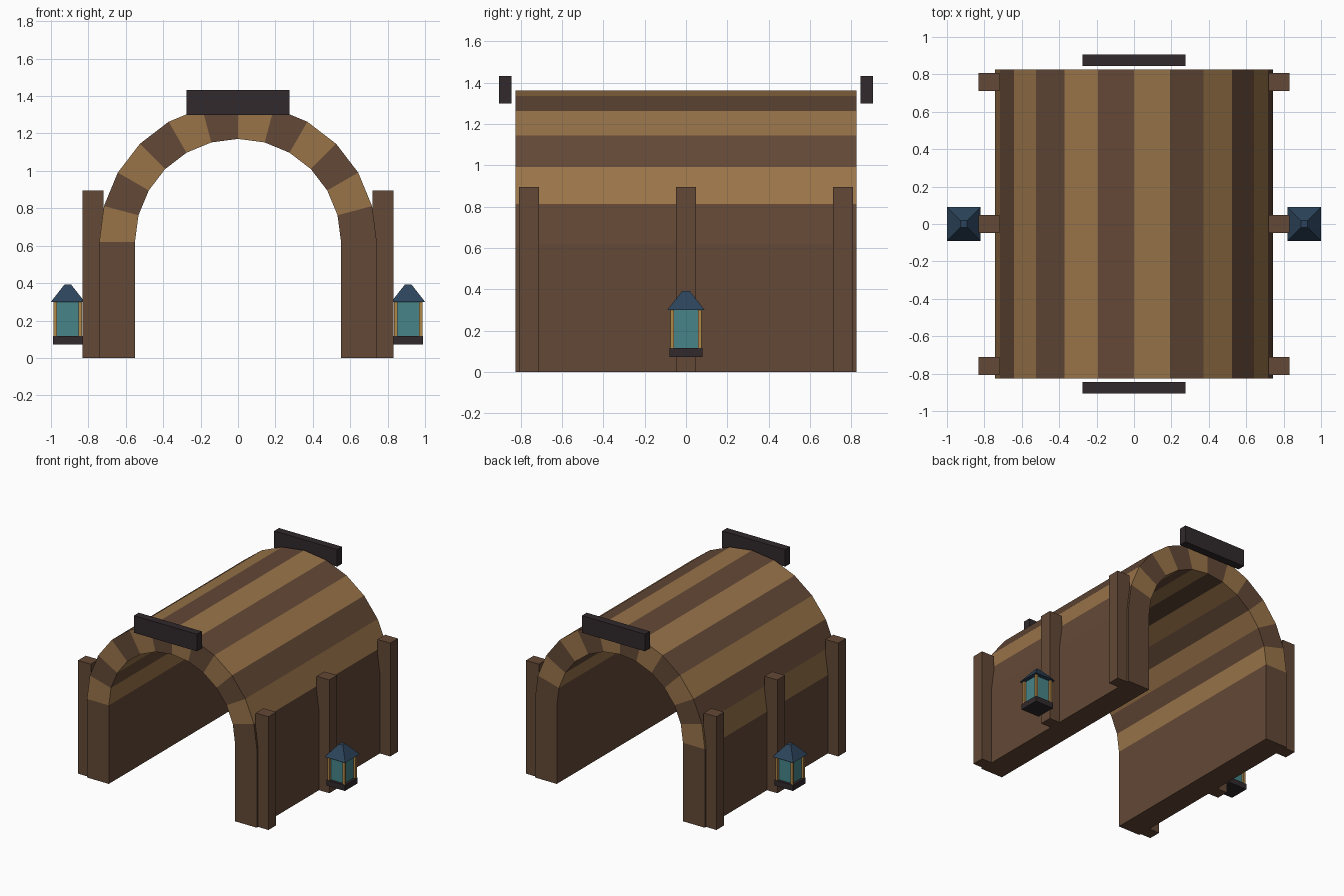
import bpy, bmesh, math

cube = bpy.data.objects.get("Cube")
if cube:
    bpy.data.objects.remove(cube, do_unlink=True)


def material(name, rgb):
    """Flat material from 0-255 display values."""
    lin = [((c / 255 + 0.055) / 1.055) ** 2.4 for c in rgb] + [1]
    m = bpy.data.materials.new(name)
    m.use_nodes = True
    m.diffuse_color = lin
    m.node_tree.nodes["Principled BSDF"].inputs["Base Color"].default_value = lin
    return m


light_wood = material("light wood", (153, 116, 73))
dark_wood = material("dark wood", (99, 72, 54))
black_wood = material("black wood", (49, 41, 44))
roof_blue = material("roof blue", (44, 68, 91))
glass_teal = material("glass teal", (70, 132, 136))
brass = material("brass", (176, 136, 74))


def finish(name, bm, *mats):
    bmesh.ops.recalc_face_normals(bm, faces=bm.faces)
    me = bpy.data.meshes.new(name)
    bm.to_mesh(me)
    bm.free()
    for m in mats:
        me.materials.append(m)
    ob = bpy.data.objects.new(name, me)
    bpy.context.collection.objects.link(ob)
    return ob


def box(name, centre, size, mat, taper=1.0):
    """Box given by centre and size; taper scales the top face."""
    bm = bmesh.new()
    bmesh.ops.create_cube(bm, size=1)
    for v in bm.verts:
        k = taper if v.co.z > 0 else 1
        v.co.x *= size[0] * k
        v.co.y *= size[1] * k
        v.co.z *= size[2]
    ob = finish(name, bm, mat)
    ob.location = centre
    return ob


# Arched tunnel: straight walls plus a half ring of alternating planks
OUTER, INNER, SPRING, HALF, STEPS = 0.742, 0.551, 0.62, 0.825, 12


def section(radius):
    arc = [(-radius * math.cos(math.pi * i / STEPS),
            SPRING + radius * math.sin(math.pi * i / STEPS)) for i in range(STEPS + 1)]
    return [(-radius, 0)] + arc + [(radius, 0)]


bm = bmesh.new()
rings = [[bm.verts.new((x, y, z)) for x, z in section(r)]
         for r, y in ((OUTER, -HALF), (INNER, -HALF), (INNER, HALF), (OUTER, HALF))]
last = len(rings[0]) - 1
for i in range(last):
    for a in range(4):
        b = (a + 1) % 4
        f = bm.faces.new((rings[a][i], rings[b][i], rings[b][i + 1], rings[a][i + 1]))
        # Both walls are dark; planks alternate from light at the right spring
        f.material_index = 1 if i in (0, last - 1) else (i + 1) % 2
for i in (0, last):
    bm.faces.new([r[i] for r in rings]).material_index = 1
finish("tunnel_arch", bm, light_wood, dark_wood)

# Name boards above both openings
for end, y in (("front", -0.875), ("back", 0.875)):
    box(end + "_board", (0, y, 1.366), (0.55, 0.06, 0.135), black_wood)

for side, s in (("left", 1), ("right", -1)):
    # Support posts along the wall
    for place, y in (("front", -0.76), ("middle", 0), ("back", 0.76)):
        box(f"{side}_{place}_post", (s * 0.776, y, 0.447), (0.112, 0.097, 0.894), dark_wood)
    # Lantern hung on the middle post
    cx = s * 0.91
    box(side + "_lantern_base", (cx, 0, 0.094), (0.16, 0.16, 0.045), black_wood)
    box(side + "_lantern_glass", (cx, 0, 0.208), (0.118, 0.118, 0.184), glass_teal)
    box(side + "_lantern_roof", (cx, 0, 0.346), (0.18, 0.18, 0.092), roof_blue, taper=0.2)
    for dx in (-1, 1):
        for dy in (-1, 1):
            box(side + "_lantern_bar", (cx + dx * 0.067, dy * 0.067, 0.208),
                (0.018, 0.018, 0.184), brass)
